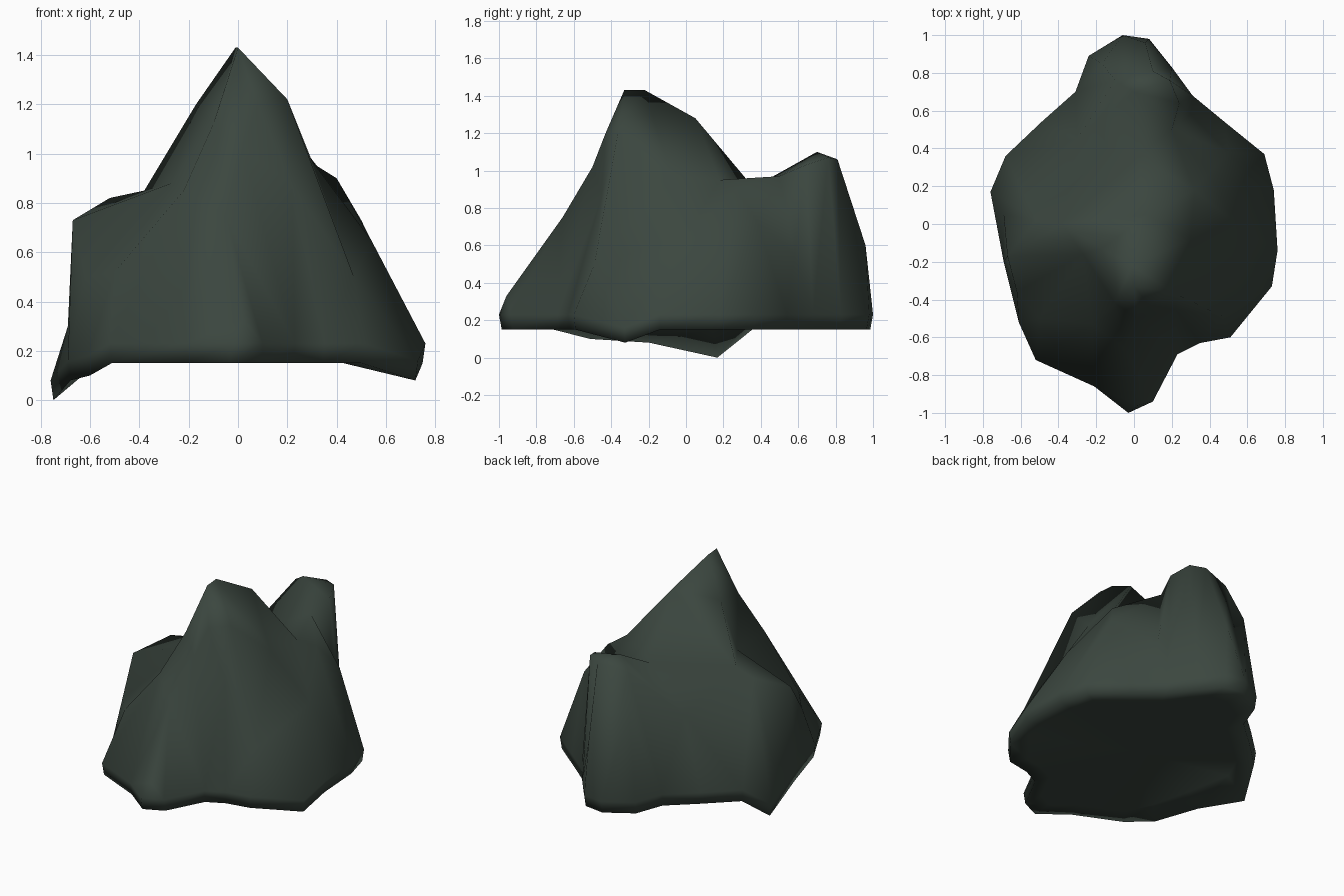
import bpy, bmesh
from mathutils import Vector
from mathutils.geometry import delaunay_2d_cdt

if "Cube" in bpy.data.objects:
    bpy.data.objects.remove(bpy.data.objects["Cube"])

# footprint of the rock, clockwise from the back
outline = [(-.06, 1.0), (.08, .98), (.20, .83), (.31, .68), (.48, .54), (.69, .37),
           (.74, .18), (.76, -.14), (.73, -.33), (.51, -.60), (.35, -.63), (.23, -.69),
           (.10, -.94), (-.03, -1.0), (-.21, -.86), (-.52, -.72), (-.61, -.52),
           (-.69, -.2), (-.76, .17), (-.68, .36), (-.49, .54), (-.31, .70), (-.24, .89)]
# places where the rim hangs below the flat underside
dips = {8: .08, 16: .10, 17: .08, 18: 0}

# peaks, ridges and saddles above the footprint
main_peak = [(0, -.33, 1.43), (-.01, -.22, 1.43), (.2, -.36, 1.22), (.08, -.43, 1.2),
             (.07, .05, 1.28), (-.17, -.13, 1.2), (-.1, -.42, 1.12)]
front_face = [(.02, -.5, 1.02), (-.05, -.66, .75), (.02, -.96, .33), (.22, -.45, .87),
              (.47, -.49, .5), (-.22, -.53, .85), (-.5, -.5, .52)]
right_shoulder = [(.3, -.08, .97), (.32, .18, .95), (.4, .27, .9), (.5, .38, .73), (.54, 0, .65)]
left_shoulder = [(-.67, -.17, .73), (-.52, .02, .82), (-.38, 0, .85), (-.27, -.16, .88),
                 (-.62, -.36, .5), (-.69, .05, .3), (-.3, .45, .68)]
back_peak = [(.02, .36, .91), (.2, .5, .97), (.24, .64, 1.03), (.3, .58, .55), (0, .70, 1.1),
             (.19, .76, 1.07), (.1, .81, 1.06), (-.1, .76, 1.03), (-.17, .85, .78), (.06, .96, .6)]
crags = main_peak + front_face + right_shoulder + left_shoulder + back_peak

n = len(outline)
base_z = [dips.get(i, .15) for i in range(n)]
heights = [z + .08 for z in base_z] + [c[2] for c in crags]
flat = [Vector(p) for p in outline] + [Vector(c[:2]) for c in crags]

# upper surface: triangulate the plan and lift it
loop = [(i, (i + 1) % n) for i in range(n)]
pts, _, tris, origin, _, _ = delaunay_2d_cdt(flat, loop, [], 1, 1e-5)
bm = bmesh.new()
verts, rim = [], {}
for p, src in zip(pts, origin):
    v = bm.verts.new((p.x, p.y, heights[src[0]]))
    verts.append(v)
    if src[0] < n:
        rim[src[0]] = v
for t in tris:
    bm.faces.new([verts[i] for i in t])

# underside: undercut edge, then a flat bottom
upper = [rim[i] for i in range(n)]
for scale, dipped in ((.985, True), (.84, False)):
    lower = [bm.verts.new((x * scale, y * scale, base_z[i] if dipped else .15))
             for i, (x, y) in enumerate(outline)]
    for a, b in loop:
        bm.faces.new((upper[a], upper[b], lower[b], lower[a]))
    upper = lower
centre = bm.verts.new((0, 0, .15))
for a, b in loop:
    bm.faces.new((upper[a], upper[b], centre))
bmesh.ops.recalc_face_normals(bm, faces=bm.faces)

mesh = bpy.data.meshes.new("rock")
bm.to_mesh(mesh)
bm.free()
for f in mesh.polygons:
    f.use_smooth = True
mat = bpy.data.materials.new("dark green grey stone")
mat.diffuse_color = (.044, .062, .050, 1)
mat.use_nodes = True
mat.node_tree.nodes["Principled BSDF"].inputs["Base Color"].default_value = mat.diffuse_color
mesh.materials.append(mat)
rock = bpy.data.objects.new("rock", mesh)
bpy.context.collection.objects.link(rock)
